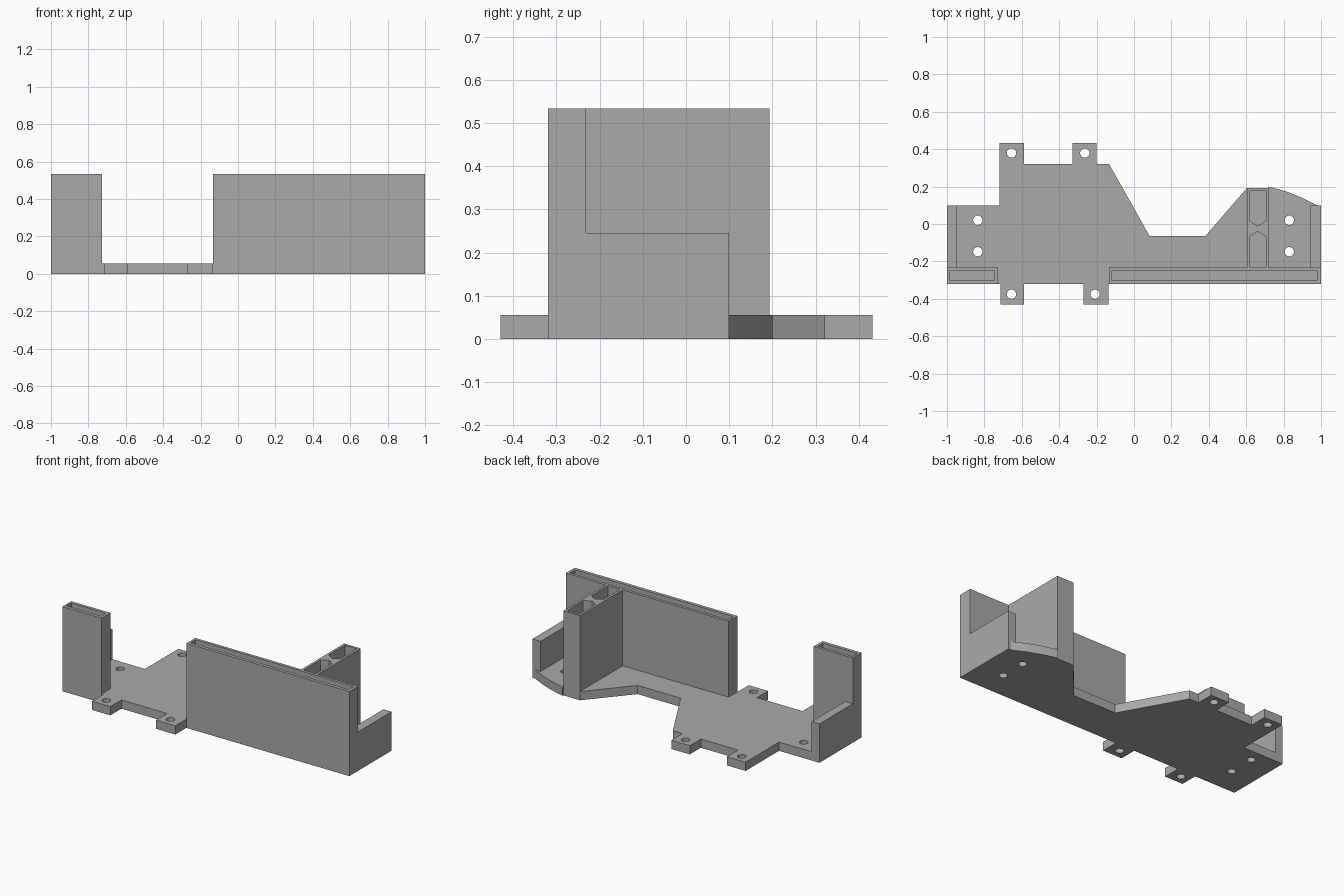
import bpy, bmesh, math

cube = bpy.data.objects.get("Cube")
if cube:
    bpy.data.objects.remove(cube, do_unlink=True)

grey = bpy.data.materials.new("plain grey")
grey.use_nodes = True
colour = (0.4, 0.4, 0.4, 1)
grey.diffuse_color = colour
grey.node_tree.nodes["Principled BSDF"].inputs["Base Color"].default_value = colour

PLATE, LOW, HIGH = 0.055, 0.245, 0.533
FRONT, INNER = -0.32, -0.232


def rect(x0, x1, y0, y1):
    return [(x0, y0), (x1, y0), (x1, y1), (x0, y1)]


def circle(x, y, r=0.025, n=24):
    return [(x + r * math.cos(2 * math.pi * i / n),
             y + r * math.sin(2 * math.pi * i / n)) for i in range(n)]


def prism(name, outline, z0, z1, holes=()):
    """Extrude an outline, with optional through holes, from z0 to z1."""
    bm = bmesh.new()
    edges = []
    for loop in [outline, *holes]:
        vs = [bm.verts.new((x, y, z0)) for x, y in loop]
        edges += [bm.edges.new((a, b)) for a, b in zip(vs, vs[1:] + vs[:1])]
    bmesh.ops.triangle_fill(bm, edges=edges, use_beauty=True)
    ext = bmesh.ops.extrude_face_region(bm, geom=bm.faces[:], use_keep_orig=True)
    top = [g for g in ext["geom"] if isinstance(g, bmesh.types.BMVert)]
    bmesh.ops.translate(bm, verts=top, vec=(0, 0, z1 - z0))
    bmesh.ops.recalc_face_normals(bm, faces=bm.faces[:])
    # Merge the flat triangles back together
    bmesh.ops.dissolve_limit(bm, angle_limit=0.001, verts=bm.verts[:], edges=bm.edges[:])
    mesh = bpy.data.meshes.new(name)
    bm.to_mesh(mesh)
    bm.free()
    mesh.materials.append(grey)
    obj = bpy.data.objects.new(name, mesh)
    bpy.context.collection.objects.link(obj)
    return obj


# Base plate with four screw tabs and a notch at the back
base = [(-1, FRONT), (-.715, FRONT), (-.715, -.43), (-.588, -.43), (-.588, FRONT),
        (-.27, FRONT), (-.27, -.43), (-.136, -.43), (-.136, FRONT), (1, FRONT),
        (1, .1), (.98, .1), (.9, .14), (.82, .172), (.72, .2), (.72, .193), (.604, .193),
        (.382, -.064), (.083, -.064), (-.134, .322), (-.2, .322), (-.2, .432),
        (-.329, .432), (-.329, .322), (-.588, .322), (-.588, .432), (-.718, .432),
        (-.718, .1), (-1, .1)]
screws = [(-.655, .38), (-.263, .38), (-.655, -.375), (-.208, -.375)]
screws += [(x, y) for x in (-.835, .83) for y in (.02, -.148)]
prism("base_plate", base, 0, PLATE, [circle(*p) for p in screws])

# Tall front walls, each with a long slot open at the top
for name, x0, x1 in (("front_wall_right", -1, -.727), ("front_wall_left", -.134, 1)):
    prism(name, rect(x0, x1, FRONT, INNER), PLATE, HIGH,
          [rect(x0 + .014, x1 - .018, -.299, -.25)])

# Low walls at both ends
for name, x0, x1 in (("end_wall_right", -1, -.946), ("end_wall_left", .943, 1)):
    prism(name, rect(x0, x1, INNER, .1), PLATE, LOW)

# Tall rib: a rear pocket and a front pocket that ends on the wall
a, b, mid = .62, .705, .662
rib = [(.604, INNER), (a, INNER), (a, -.066), (mid, -.04), (b, -.066), (b, INNER),
       (.72, INNER), (.72, .193), (.604, .193)]
rear_pocket = [(a, .178), (a, .016), (mid, -.01), (b, .016), (b, .178)]
prism("tall_rib", rib, PLATE, HIGH, [rear_pocket])
